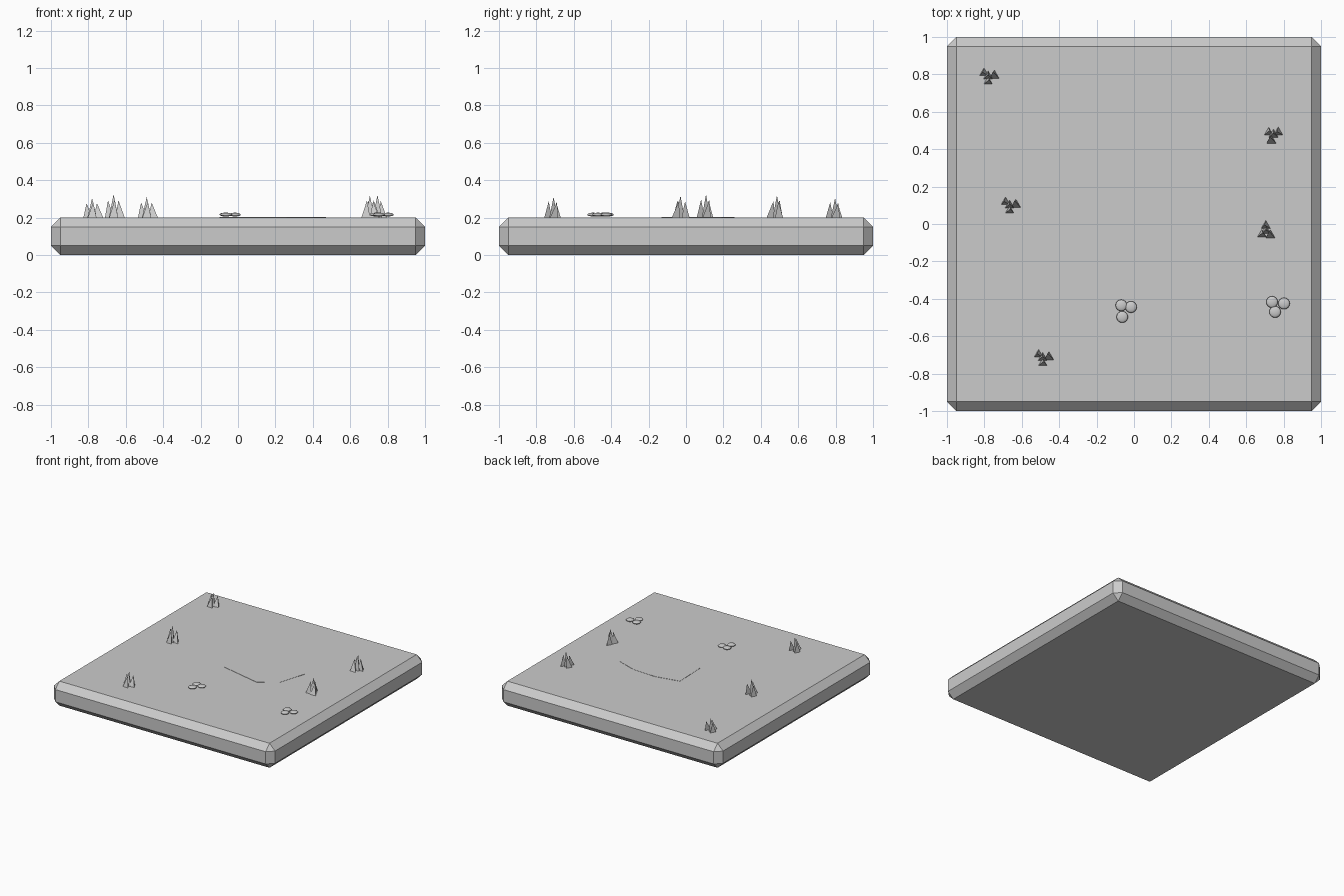
import bpy, bmesh, math
from mathutils import Matrix, Vector

if "Cube" in bpy.data.objects:
    bpy.data.objects.remove(bpy.data.objects["Cube"])

grey = bpy.data.materials.new("stone grey")
grey.diffuse_color = (0.6, 0.6, 0.6, 1)
grey.use_nodes = True
grey.node_tree.nodes["Principled BSDF"].inputs["Base Color"].default_value = grey.diffuse_color
TOP = 0.2


def finish(name, bm):
    mesh = bpy.data.meshes.new(name)
    bmesh.ops.recalc_face_normals(bm, faces=bm.faces)
    bm.to_mesh(mesh)
    bm.free()
    mesh.materials.append(grey)
    ob = bpy.data.objects.new(name, mesh)
    bpy.context.collection.objects.link(ob)
    return ob


# Ground slab: square block, every edge chamfered once
bm = bmesh.new()
bmesh.ops.create_cube(bm, size=1, matrix=Matrix.Translation((0, 0, TOP / 2)) @ Matrix.Diagonal((2, 2, TOP, 1)))
slab = finish("ground_slab", bm)
bevel = slab.modifiers.new("chamfer", 'BEVEL')
bevel.width = 0.05
bevel.segments = 1

# Ground patch: thin irregular plate lying on the slab
outline = [(-.09, -.05), (.26, -.13), (.4, -.04), (.47, .19), (.3, .25), (.1, .26), (-.1, .22)]
bm = bmesh.new()
face = bm.faces.new([bm.verts.new((x, y, TOP)) for x, y in outline])
top = bmesh.ops.extrude_face_region(bm, geom=[face])
bmesh.ops.translate(bm, vec=(0, 0, 0.002), verts=[v for v in top["geom"] if isinstance(v, bmesh.types.BMVert)])
finish("ground_patch", bm)

# Grass blades: offset x, y, radius, height, lean of the tip x, y
BLADES = [(-.022, .022, .028, .085, -.008, .004),
          (.034, .008, .029, .085, -.008, .022),
          (.0, -.024, .027, .09, .006, .010),
          (.0, .004, .029, .115, .0, .008)]


def grass(name, x, y, turn, size):
    """Tuft of three-sided blades, each leaning a little."""
    bm = bmesh.new()
    rot = Matrix.Rotation(turn, 3, 'Z')
    for bx, by, r, h, lx, ly in BLADES:
        base = rot @ Vector((bx, by, 0))
        ring = [bm.verts.new(base + Vector((r * math.cos(a), r * math.sin(a), 0)))
                for a in (math.pi / 2 + k * math.tau / 3 for k in range(3))]
        tip = bm.verts.new(base + Vector((lx, ly, h)))
        bm.faces.new(ring)
        for k in range(3):
            bm.faces.new((ring[k], ring[(k + 1) % 3], tip))
    bm.transform(Matrix.Translation((x, y, TOP)) @ Matrix.Diagonal((1, 1, size, 1)))
    finish(name, bm)


TUFTS = [(-.78, .785, 0, .9), (-.665, .095, 0, 1.08), (-.488, -.72, 0, .95),
         (.742, .48, math.radians(-115), 1.04), (.702, -.04, math.radians(-50), 1.02)]
for i, tuft in enumerate(TUFTS):
    grass(f"grass_tuft_{i + 1}", *tuft)

# Pebbles: groups of three flattened rounds
PEBBLES = [[(-.068, -.435), (-.016, -.444), (-.063, -.497)],
           [(.738, -.417), (.802, -.425), (.754, -.47)]]
for i, group in enumerate(PEBBLES):
    bm = bmesh.new()
    for x, y in group:
        bmesh.ops.create_uvsphere(bm, u_segments=16, v_segments=8, radius=.031,
                                  matrix=Matrix.Translation((x, y, TOP + .016)) @ Matrix.Diagonal((1, 1, .33, 1)))
    ob = finish(f"pebbles_{i + 1}", bm)
    for p in ob.data.polygons:
        p.use_smooth = True
